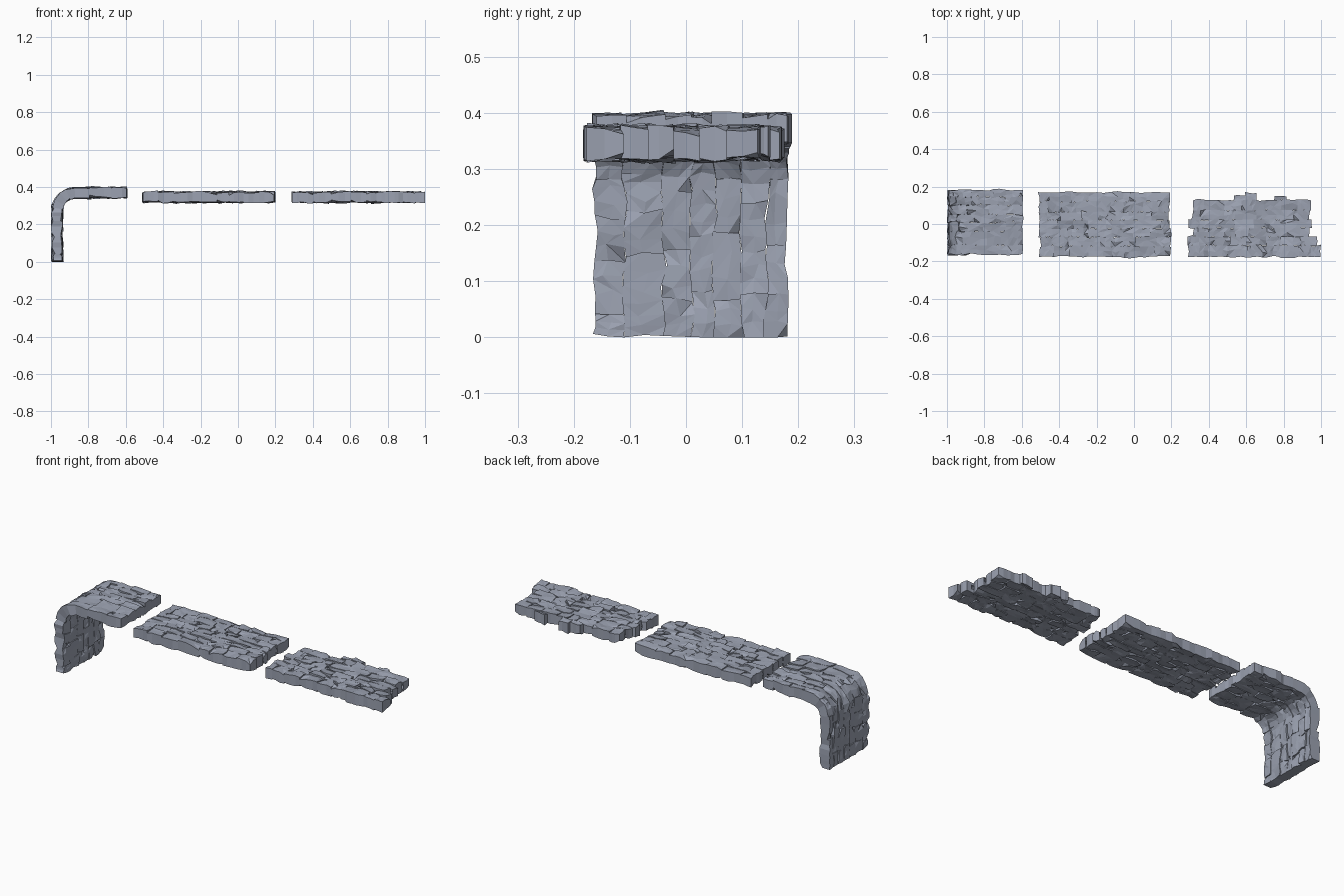
import bpy, bmesh, math, random
from mathutils import Vector, noise

if "Cube" in bpy.data.objects:
    bpy.data.objects.remove(bpy.data.objects["Cube"])

THICK = 0.054
slate = bpy.data.materials.new("slate")
slate.diffuse_color = (0.33, 0.36, 0.44, 1.0)
slate.use_nodes = True
slate.node_tree.nodes["Principled BSDF"].inputs["Base Color"].default_value = slate.diffuse_color


def course_stones(courses, rng, lo=0.07, hi=0.125):
    """Split each course (y0, y1, start, end) into stones of random length."""
    stones = []
    for y0, y1, a, b in courses:
        s = a
        first = True
        while s < b - 1e-6:
            length = rng.uniform(lo, hi) * (rng.uniform(0.5, 1.0) if first else 1)
            e = b if b - s - length < 0.045 else s + length
            stones.append((s, e, y0, y1))
            s, first = e, False
    return stones


def build_slab(name, stones, place, seed):
    """Faceted masonry slab: every stone is a chipped cap above and below,
    closed by full walls on the outline and short steps between stones."""
    rng = random.Random(seed)
    bm = bmesh.new()
    nx, ny = 3, 2

    def covered(x, y):
        return any(a < x < b and c < y < d for a, b, c, d in stones)

    for a, b, c, d in stones:
        caps = {}
        for side in (1, -1):
            lift = rng.uniform(-0.0025, 0.0025)
            tx, ty = rng.uniform(-0.004, 0.004), rng.uniform(-0.0035, 0.0035)
            for i in range(nx + 1):
                for j in range(ny + 1):
                    u, v = i / nx, j / ny
                    inner = 0 < i < nx and 0 < j < ny
                    if inner:
                        u += rng.uniform(-0.11, 0.11)
                        v += rng.uniform(-0.2, 0.2)
                    x, y = a + (b - a) * u, c + (d - c) * v
                    # shared warp keeps neighbouring stones fitted together
                    w = noise.noise_vector(Vector((x * 23, y * 23, seed * 3.7)))
                    x += w.x * 0.010
                    y += w.y * 0.010
                    h = THICK / 2 + lift + tx * (u - .5) * 2 + ty * (v - .5) * 2
                    h += rng.uniform(-0.002, 0.002) + w.z * 0.004
                    if i in (0, nx) and j in (0, ny) and rng.random() < 0.2:
                        h -= 0.011
                    caps[side, i, j] = (x, y, side * h)
        vert = {k: bm.verts.new(place(*p)) for k, p in caps.items()}

        # chipped caps
        for side in (1, -1):
            for i in range(nx):
                for j in range(ny):
                    q = [vert[side, i, j], vert[side, i + 1, j],
                         vert[side, i + 1, j + 1], vert[side, i, j + 1]]
                    if side < 0:
                        q.reverse()
                    k = rng.randint(0, 1)
                    q = q[k:] + q[:k]
                    bm.faces.new((q[0], q[1], q[2]))
                    bm.faces.new((q[0], q[2], q[3]))

        # side walls, following the perimeter anticlockwise
        ring = ([(i, 0) for i in range(nx)] + [(nx, j) for j in range(ny)] +
                [(i, ny) for i in range(nx, 0, -1)] + [(0, j) for j in range(ny, 0, -1)])
        for (i, j), (k, l) in zip(ring, ring[1:] + ring[:1]):
            mx = a + (b - a) * (i + k) / 2 / nx
            my = c + (d - c) * (j + l) / 2 / ny
            ox = 0.004 * ((i == k == nx) - (i == k == 0))
            oy = 0.004 * ((j == l == ny) - (j == l == 0))
            t0, t1 = vert[1, i, j], vert[1, k, l]
            b0, b1 = vert[-1, i, j], vert[-1, k, l]
            if not covered(mx + ox, my + oy):
                bm.faces.new((t0, b0, b1, t1))
                continue
            for side, v0, v1 in ((1, t0, t1), (-1, b0, b1)):
                low = []
                for key in ((side, i, j), (side, k, l)):
                    x, y, _ = caps[key]
                    low.append(bm.verts.new(place(x, y, side * 0.010)))
                loop = [v0, low[0], low[1], v1]
                bm.faces.new(loop if side > 0 else loop[::-1])

    mesh = bpy.data.meshes.new(name)
    bm.to_mesh(mesh)
    bm.free()
    mesh.materials.append(slate)
    obj = bpy.data.objects.new(name, mesh)
    bpy.context.collection.objects.link(obj)
    return obj


def flat(x0, z0):
    return lambda s, y, h: (min(x0 + s, 1.0), y, z0 + h)


def bent(s, y, h):
    """Upright wall, quarter bend, then level ledge."""
    rise, r = 0.27, 0.10
    cx, cz = -0.867, 0.27
    arc = r * math.pi / 2
    if s < rise:
        x, z = cx - r - h, s
    elif s < rise + arc:
        t = (s - rise) / r
        x, z = cx - (r + h) * math.cos(t), cz + (r + h) * math.sin(t)
    else:
        x, z = cx + s - rise - arc, cz + r + h
    return (max(x, -1.0), y, max(z, 0.0))


def rows(edges, ends):
    return [(edges[i], edges[i + 1], *ends[i]) for i in range(len(edges) - 1)]


# bent slab on the left
rng = random.Random(4)
edges = [-0.163, -0.11, -0.04, 0.01, 0.05, 0.10, 0.145, 0.183]
build_slab("bent_slab", course_stones(rows(edges, [(0.0, 0.70)] * 7), rng), bent, 1)

# straight slab in the middle
edges = [-0.176, -0.12, -0.07, -0.025, 0.02, 0.065, 0.12, 0.170]
ends = [(0, .705), (0.005, .70), (0, .705), (0.003, .70), (0, .695), (0.003, .70), (0, .70)]
build_slab("straight_slab", course_stones(rows(edges, ends), rng), flat(-0.508, 0.346), 2)

# broken slab on the right, with ragged ends and loose top stones
edges = [-0.177, -0.115, -0.068, -0.022, 0.022, 0.075, 0.128]
ends = [(0, .71), (0.0, .69), (0.025, .645), (0.0, .66), (0.02, .645), (0.025, .65)]
stones = course_stones(rows(edges, ends), rng, 0.055, 0.11)
stones += [(0.24, 0.305, 0.128, 0.152), (0.305, 0.365, 0.128, 0.168), (0.46, 0.53, 0.128, 0.150)]
build_slab("broken_slab", stones, flat(0.29, 0.346), 3)
